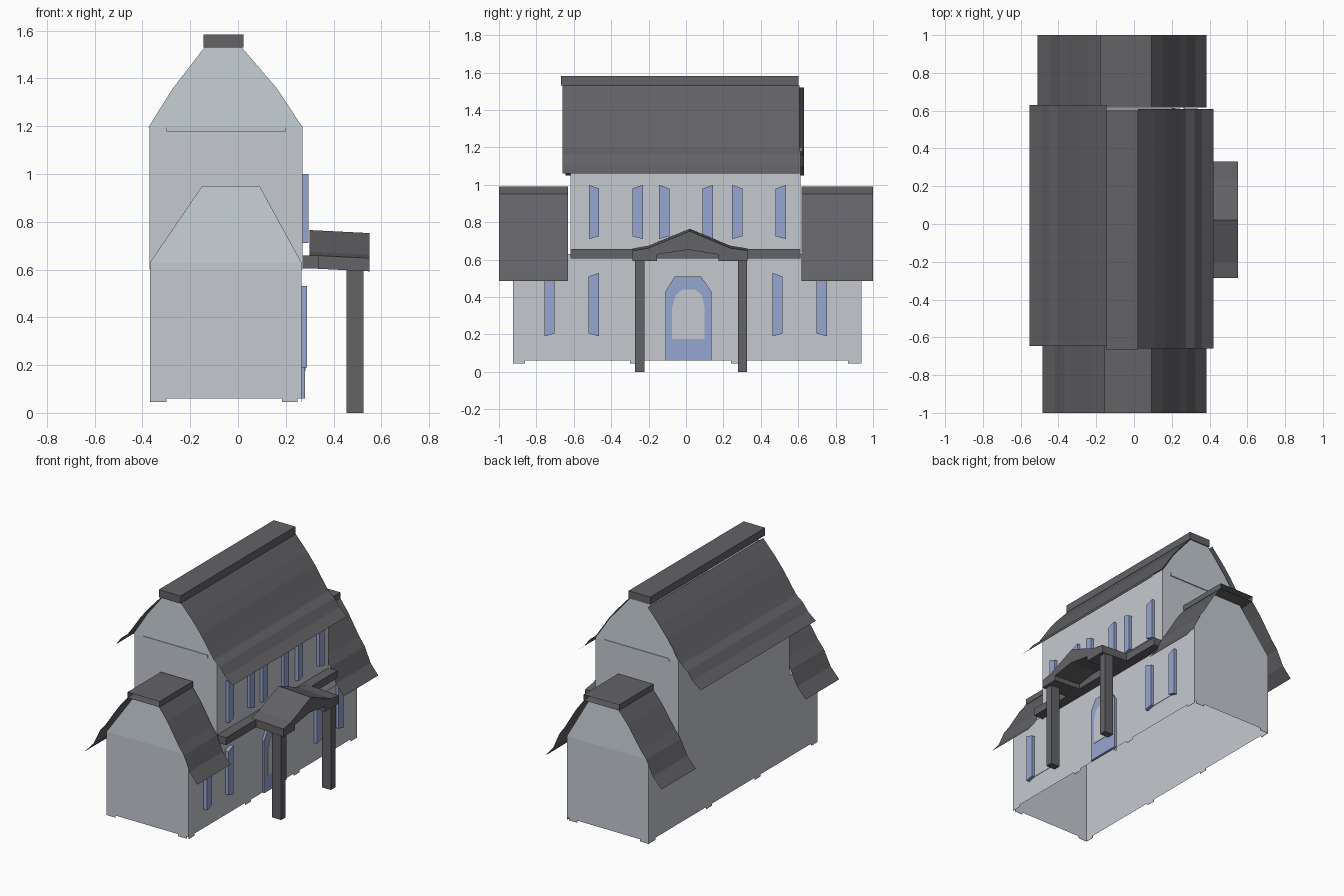
import bpy, bmesh

if "Cube" in bpy.data.objects:
    bpy.data.objects.remove(bpy.data.objects["Cube"])

def material(name, rgb):
    m = bpy.data.materials.new(name)
    m.diffuse_color = (*rgb, 1)
    m.use_nodes = True
    m.node_tree.nodes["Principled BSDF"].inputs["Base Color"].default_value = m.diffuse_color
    return m

WALL = material("pale wall", (0.56, 0.59, 0.63))
GABLE = material("pale gable", (0.54, 0.60, 0.63))
ROOF = material("dark grey roof", (0.125, 0.122, 0.134))
BLUE = material("blue shutter", (0.31, 0.38, 0.63))

def finish(name, bm, mat):
    bmesh.ops.recalc_face_normals(bm, faces=bm.faces)
    me = bpy.data.meshes.new(name)
    bm.to_mesh(me)
    bm.free()
    me.materials.append(mat)
    ob = bpy.data.objects.new(name, me)
    bpy.context.collection.objects.link(ob)
    return ob

def box(name, x, y, z, mat, open_sides=()):
    """Box from ranges; open_sides lists outward axes to leave open, e.g. '-z'."""
    bm = bmesh.new()
    bmesh.ops.create_cube(bm, size=1)
    for v in bm.verts:
        v.co = [r[0] + (c + 0.5) * (r[1] - r[0]) for r, c in zip((x, y, z), v.co)]
    bm.normal_update()
    gone = [f for f in bm.faces for s in open_sides
            if f.normal["xyz".index(s[1])] * (1 if s[0] == "+" else -1) > 0.9]
    bmesh.ops.delete(bm, geom=gone, context="FACES")
    return finish(name, bm, mat)

def prism_x(name, profile, x0, x1, mat, shear=0.0):
    """Extrude a (y, z) outline along x; shear drops z towards the front."""
    bm = bmesh.new()
    f = bm.faces.new([bm.verts.new((x0, y, z)) for y, z in profile])
    r = bmesh.ops.extrude_face_region(bm, geom=[f])
    for v in r["geom"]:
        if isinstance(v, bmesh.types.BMVert):
            v.co.x = x1
            v.co.z -= shear * (x1 - x0)
    return finish(name, bm, mat)

def sheet(name, profile, y0, y1, mat):
    """Thin roof sheet: an (x, z) line swept along y."""
    bm = bmesh.new()
    a = [bm.verts.new((x, y0, z)) for x, z in profile]
    b = [bm.verts.new((x, y1, z)) for x, z in profile]
    for i in range(len(a) - 1):
        bm.faces.new((a[i], a[i + 1], b[i + 1], b[i]))
    return finish(name, bm, mat)

def gable(name, outline, y, lean):
    """Flat gable wall leaning inwards towards its top."""
    z0 = min(p[1] for p in outline)
    z1 = max(p[1] for p in outline)
    bm = bmesh.new()
    bm.faces.new([bm.verts.new((x, y + lean * (z - z0) / (z1 - z0), z)) for x, z in outline])
    return finish(name, bm, GABLE)

# Walls, open underneath
box("lower_walls", (-0.368, 0.265), (-0.925, 0.938), (0.06, 0.63), WALL, ("-z", "+z"))
box("upper_walls", (-0.37, 0.27), (-0.617, 0.612), (0.60, 1.2), WALL, ("-z", "+z"))

# Little feet at the corners and along the long walls
for x in (-0.368, 0.263):
    for y0, y1 in ((-0.925, -0.86), (-0.30, -0.235), (0.24, 0.30), (0.865, 0.938)):
        box("wall_foot", (x, x + 0.002), (y0, y1), (0.045, 0.06), WALL)
for y in (-0.925, 0.936):
    for x0, x1 in ((-0.368, -0.30), (0.185, 0.25)):
        box("end_foot", (x0, x1), (y, y + 0.002), (0.045, 0.06), WALL)

# Gable walls
main_gable = [(-0.375, 1.195), (-0.275, 1.355), (-0.14, 1.53), (0.015, 1.53), (0.165, 1.355), (0.27, 1.195)]
for y, s in ((-0.62, 1), (0.615, -1)):
    gable("main_gable", main_gable, y, s * 0.02)
    box("gable_ledge", (-0.30, 0.20), (y - 0.004, y + 0.004), (1.178, 1.2), GABLE)
wing_gable = [(-0.368, 0.63), (-0.15, 0.95), (0.09, 0.95), (0.265, 0.63)]
gable("front_wing_gable", wing_gable, -0.925, 0.03)
gable("back_wing_gable", wing_gable, 0.938, -0.03)

# Wavy main roof and its ridge cap
main_wave = [(0, 1.53), (0.09, 1.43), (0.15, 1.355), (0.22, 1.25), (0.255, 1.20),
             (0.30, 1.165), (0.34, 1.11), (0.40, 1.06)]
sheet("main_roof_right", [(0.02 + d, z) for d, z in main_wave], -0.66, 0.608, ROOF)
sheet("main_roof_left", [(-0.145 - d * 1.02, z - 0.01) for d, z in main_wave], -0.645, 0.63, ROOF)
box("main_ridge_cap", (-0.145, 0.022), (-0.668, 0.602), (1.53, 1.583), ROOF)

# Wing roofs and their open ended caps
wing_wave = [(0, 0.95), (0.06, 0.87), (0.15, 0.72), (0.19, 0.665), (0.235, 0.56), (0.295, 0.487)]
for side, left, y0, y1 in (("front", -0.155, -1.0, -0.63), ("back", -0.18, 0.618, 1.0)):
    sheet(side + "_wing_roof_right", [(0.09 + d, z) for d, z in wing_wave], y0, y1, ROOF)
    sheet(side + "_wing_roof_left", [(left - d * 1.12, z) for d, z in wing_wave], y0, y1, ROOF)
    box(side + "_wing_cap", (left, 0.092), (y0, y1), (0.951, 0.99), ROOF, ("-y", "+y"))

# Porch: facade beam, peaked roof, two posts
box("facade_beam", (0.265, 0.34), (-0.617, 0.612), (0.605, 0.658), ROOF)
porch = [(-0.285, 0.605), (-0.285, 0.66), (-0.20, 0.675), (0.02, 0.765), (0.235, 0.675), (0.33, 0.66),
         (0.33, 0.605), (0.175, 0.605), (0.175, 0.64), (0.01, 0.665), (-0.155, 0.64), (-0.155, 0.605)]
prism_x("porch_roof", porch, 0.30, 0.55, ROOF, shear=0.05)
for y in (-0.248, 0.302):
    box("porch_post", (0.455, 0.525), (y - 0.025, y + 0.025), (0, 0.62), ROOF)

# Door with a pale arched panel
prism_x("door", [(-0.11, 0.06), (-0.11, 0.43), (-0.06, 0.51), (0.08, 0.51), (0.135, 0.43), (0.135, 0.06)],
        0.262, 0.28, BLUE)
prism_x("door_panel", [(-0.075, 0.175), (-0.075, 0.34), (-0.055, 0.41), (-0.02, 0.44), (0.05, 0.44),
                       (0.085, 0.41), (0.10, 0.34), (0.10, 0.175)], 0.278, 0.283, WALL)

# Shuttered windows: centre y, half width, wall x, bottom, top
windows = [(c, 0.146, 0.262, 0.19, 0.53) for c in (-0.611, 0.608)]
windows += [(c, 0.144, 0.267, 0.71, 1.0) for c in (-0.375, 0.0, 0.39)]
for c, w, x, z0, z1 in windows:
    for s in (-1, 1):
        outer, inner = c + s * w, c + s * (w - 0.055)
        prism_x("shutter", [(outer, z0), (outer, z1), (inner, z1 - 0.02), (inner, z0 + 0.015)],
                x, x + 0.027, BLUE)
    box("window_pane", (x, x + 0.006), (c - w + 0.055, c + w - 0.055), (z0 + 0.015, z1 - 0.03), WALL)
